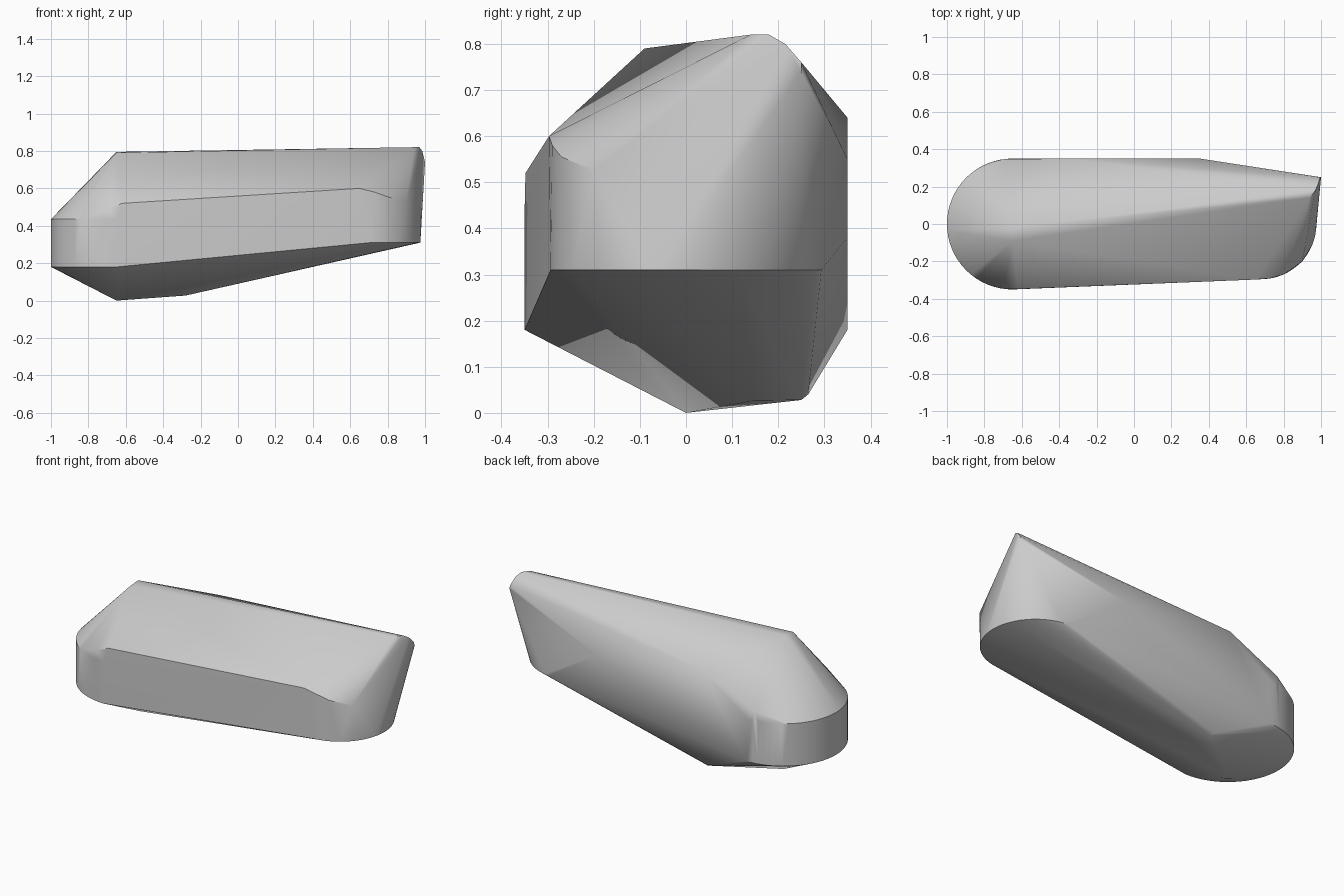
import bpy, bmesh
from math import radians, sin, cos

default = bpy.data.objects.get("Cube")
if default:
    bpy.data.objects.remove(default, do_unlink=True)


def arc(cx, radius, z, start, end, steps):
    """Points on a horizontal arc about (cx, 0), angles in degrees."""
    angles = [radians(start + (end - start) * i / steps) for i in range(steps + 1)]
    return [(cx + radius * cos(a), radius * sin(a), z) for a in angles]


# Rounded ends: the wide one is a short upright band, the narrow one a rim
points = arc(-0.65, 0.35, 0.18, 90, 270, 32)
points += arc(-0.65, 0.35, 0.435, 90, 270, 32)
points += arc(0.68, 0.295, 0.31, -90, 90, 32)

# Shoulders where the upright walls meet the sloping top
points += [(-0.62, -0.348, 0.52), (-0.70, -0.346, 0.485), (-0.70, 0.346, 0.49),
           (0.65, -0.297, 0.60), (0.73, -0.29, 0.58),
           (0.80, -0.27, 0.555), (0.90, -0.20, 0.525)]

# Low ridge over the wide end and raised peak over the narrow end
points += [(-0.65, -0.09, 0.79), (-0.65, -0.02, 0.795),
           (0.94, 0.14, 0.82), (0.97, 0.18, 0.82), (0.985, 0.215, 0.80),
           (0.995, 0.25, 0.76), (1.0, 0.25, 0.74)]

# Back wall corners
points += [(-0.37, 0.35, 0.64), (0.35, 0.35, 0.55), (0.26, 0.35, 0.38)]

# Keel corners
points += [(-0.65, 0.0, 0.0), (-0.28, 0.15, 0.027),
           (-0.32, 0.25, 0.028), (-0.33, 0.265, 0.04)]

# Stretch one skin over all the corners
bm = bmesh.new()
for p in points:
    bm.verts.new(p)
hull = bmesh.ops.convex_hull(bm, input=bm.verts)
spare = {g for g in hull["geom_interior"] + hull["geom_unused"]
         if isinstance(g, bmesh.types.BMVert)}
bmesh.ops.delete(bm, geom=list(spare), context="VERTS")
bmesh.ops.dissolve_limit(bm, angle_limit=radians(0.5), verts=bm.verts, edges=bm.edges)
bmesh.ops.recalc_face_normals(bm, faces=bm.faces)
mesh = bpy.data.meshes.new("faceted_body")
bm.to_mesh(mesh)
bm.free()

body = bpy.data.objects.new("faceted_body", mesh)
bpy.context.collection.objects.link(body)

# Plain grey finish
grey = bpy.data.materials.new("light_grey")
grey.use_nodes = True
colour = (0.6, 0.6, 0.6, 1.0)
grey.diffuse_color = colour
grey.node_tree.nodes["Principled BSDF"].inputs["Base Color"].default_value = colour
mesh.materials.append(grey)

bpy.ops.object.select_all(action="DESELECT")
body.select_set(True)
bpy.context.view_layer.objects.active = body
bpy.ops.object.shade_smooth_by_angle(angle=radians(30))
